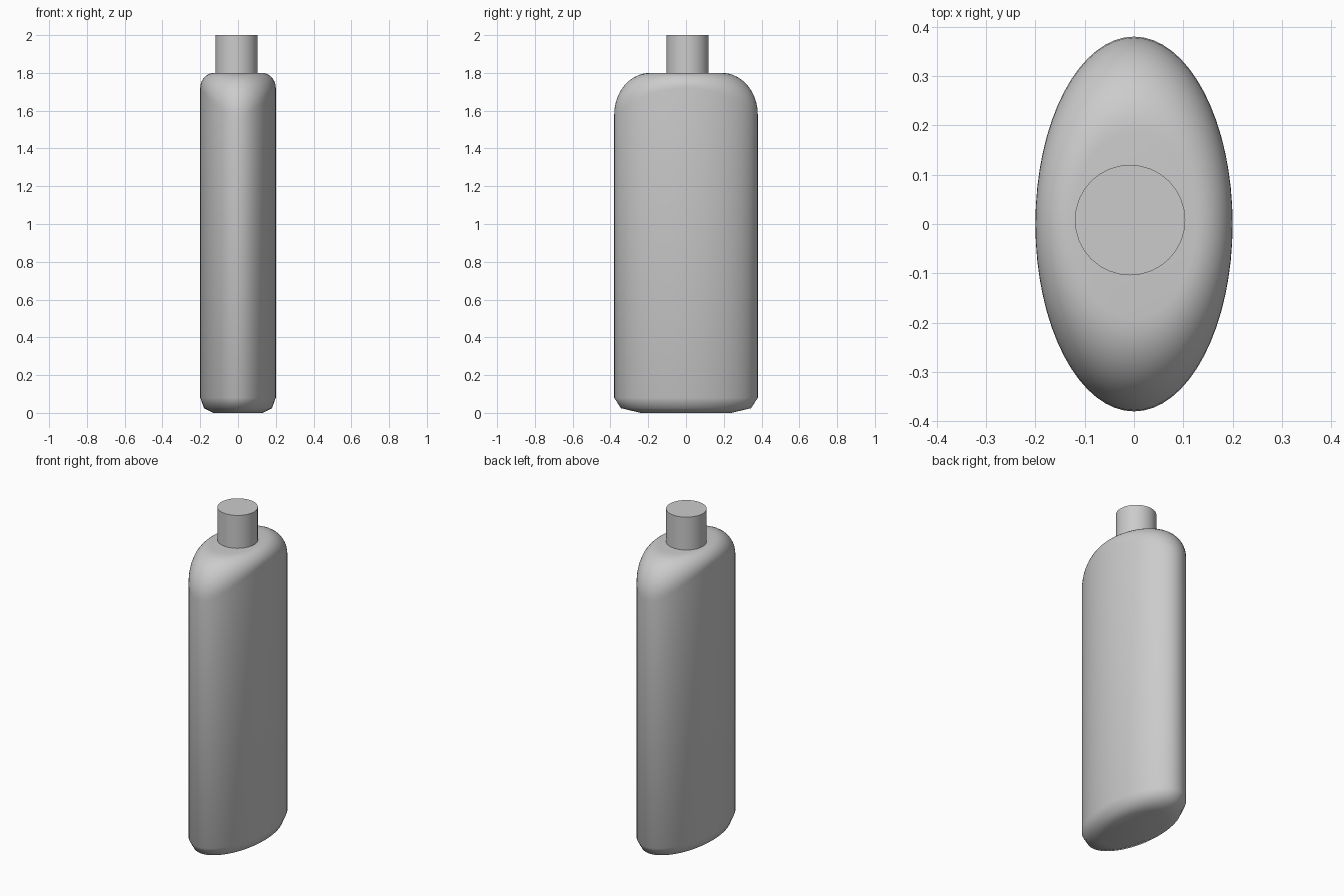
import bpy, bmesh, math

if "Cube" in bpy.data.objects:
    bpy.data.objects.remove(bpy.data.objects["Cube"])

N = 64          # points around the oval
RX, RY = 0.20, 0.38


def ring(bm, fn):
    return [bm.verts.new(fn(2 * math.pi * i / N)) for i in range(N)]


def oval(sx, sy, z):
    return lambda t: (sx * math.cos(t), sy * math.sin(t), z)


def shoulder(a):
    # rounding is deep at the narrow ends and shallow on the broad faces
    def fn(t):
        drop = 0.08 + 0.14 * math.sin(t) ** 2
        k = 1 - math.cos(a)
        return ((RX - 0.075 * k) * math.cos(t), (RY - 0.19 * k) * math.sin(t),
                1.8 - drop * (1 - math.sin(a)))
    return fn


# Oval bottle body: bevelled foot, straight wall, rounded shoulder
bm = bmesh.new()
sections = [oval(0.13, 0.24, 0.0), oval(0.18, 0.345, 0.025), oval(RX, RY, 0.08)]
sections += [shoulder(math.pi / 2 * i / 10) for i in range(11)]
rings = [ring(bm, s) for s in sections]
for lo, hi in zip(rings, rings[1:]):
    for i in range(N):
        j = (i + 1) % N
        bm.faces.new((lo[i], lo[j], hi[j], hi[i]))
bm.faces.new(rings[0][::-1])
bm.faces.new(rings[-1])
bmesh.ops.recalc_face_normals(bm, faces=bm.faces)
mesh = bpy.data.meshes.new("bottle_body")
bm.to_mesh(mesh)
bm.free()
body = bpy.data.objects.new("bottle_body", mesh)
bpy.context.collection.objects.link(body)
bpy.context.view_layer.objects.active = body
body.select_set(True)
bpy.ops.object.shade_smooth_by_angle(angle=math.radians(50))
body.select_set(False)

# Neck, slightly off centre
bpy.ops.mesh.primitive_cylinder_add(vertices=32, radius=0.112, depth=0.22,
                                    location=(-0.008, 0.008, 1.89))
bpy.context.object.name = "bottle_neck"
bpy.ops.object.shade_smooth_by_angle(angle=math.radians(30))
